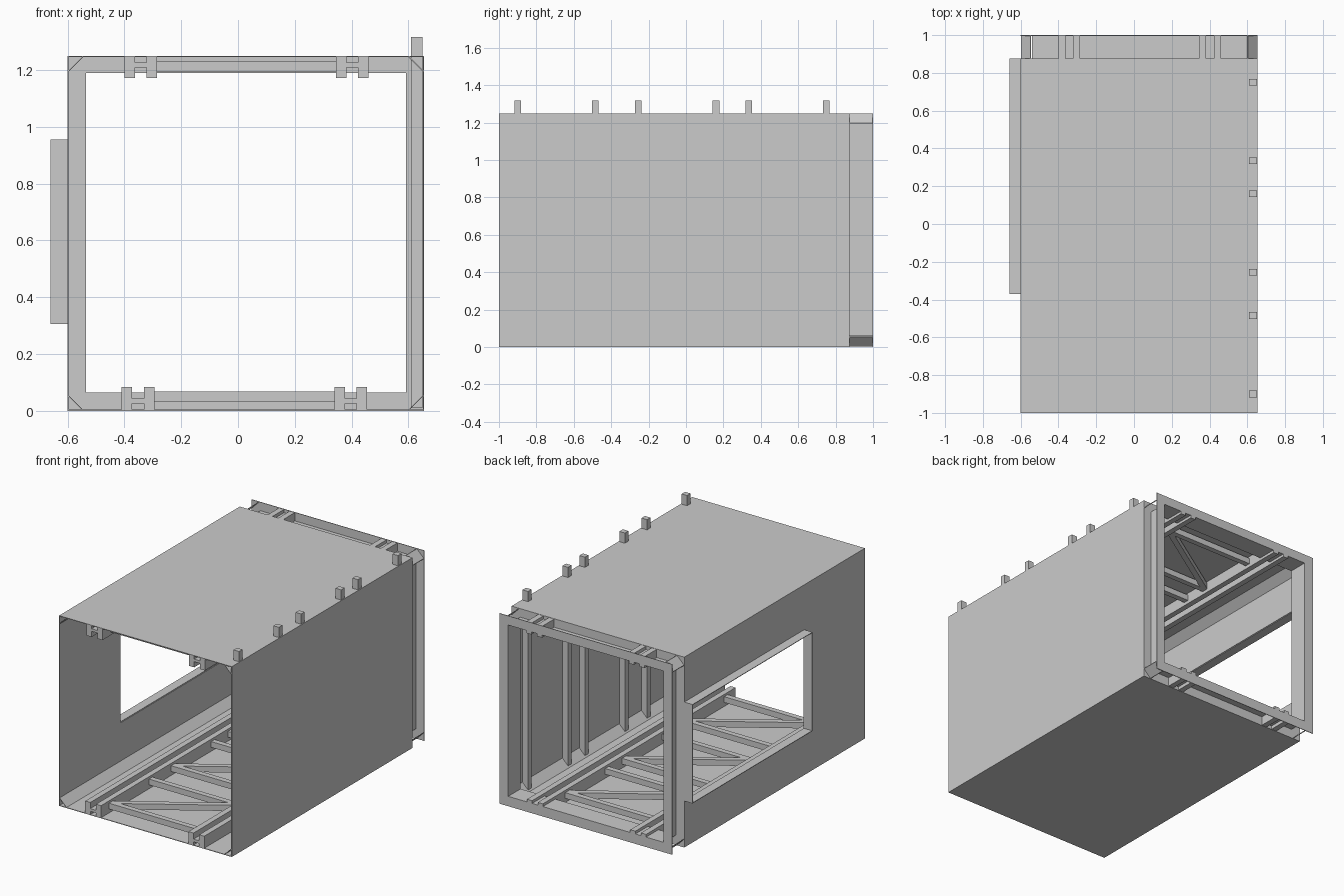
import bpy, bmesh
from mathutils import Vector

if "Cube" in bpy.data.objects:
    bpy.data.objects.remove(bpy.data.objects["Cube"])

XL, XR, ZT = -0.6, 0.655, 1.25     # outer shell
IL, IR, IB, IT = -0.535, 0.592, 0.065, 1.19   # opening of the end frame
YF, YP, YB = -1.0, 0.875, 1.0      # front, end of panels, back
T = 0.004                          # sheet thickness
STATIONS = (-0.9, -0.485, -0.255, 0.16, 0.335, 0.75)


def finish(name, bm):
    bmesh.ops.recalc_face_normals(bm, faces=bm.faces)
    me = bpy.data.meshes.new(name)
    bm.to_mesh(me)
    bm.free()
    ob = bpy.data.objects.new(name, me)
    bpy.context.collection.objects.link(ob)
    return ob


def box(name, x0, x1, y0, y1, z0, z1):
    bm = bmesh.new()
    bmesh.ops.create_cube(bm, size=1)
    for v in bm.verts:
        v.co = ((x0 + x1) / 2 + v.co.x * (x1 - x0),
                (y0 + y1) / 2 + v.co.y * (y1 - y0),
                (z0 + z1) / 2 + v.co.z * (z1 - z0))
    return finish(name, bm)


def extrude_y(name, pts, y0, y1):
    """Extrude an x-z profile along y."""
    bm = bmesh.new()
    f = bm.faces.new([bm.verts.new((x, y0, z)) for x, z in pts])
    r = bmesh.ops.extrude_face_region(bm, geom=[f])
    for g in r["geom"]:
        if isinstance(g, bmesh.types.BMVert):
            g.co.y = y1
    return finish(name, bm)


def flat_bar(name, a, b, w, z0, z1):
    """Horizontal bar between two x-y points."""
    a, b = Vector(a), Vector(b)
    d = (b - a).normalized()
    n = Vector((-d.y, d.x)) * w / 2
    bm = bmesh.new()
    f = bm.faces.new([bm.verts.new((p.x, p.y, z0)) for p in (a + n, b + n, b - n, a - n)])
    r = bmesh.ops.extrude_face_region(bm, geom=[f])
    for g in r["geom"]:
        if isinstance(g, bmesh.types.BMVert):
            g.co.z = z1
    return finish(name, bm)


def ring(name, y0, y1):
    """Flat picture frame around the opening."""
    box(name + "_left", XL, IL, y0, y1, 0, ZT)
    box(name + "_right", IR, XR, y0, y1, 0, ZT)
    box(name + "_bottom", IL, IR, y0, y1, 0, IB)
    box(name + "_top", IL, IR, y0, y1, IT, ZT)


# Outer shell panels
box("floor_panel", XL, XR, YF, YP, 0, T)
box("roof_panel", XL, XR, YF, YP, ZT - T, ZT)
box("right_wall", XR - T, XR, YF, YP, 0, ZT)

# Left wall around the window
WY, WB, WT, WX = -0.37, 0.305, 0.955, -0.66
box("left_wall_front", XL, XL + T, YF, WY, 0, ZT)
box("left_wall_lower", XL, XL + T, WY, YP, 0, WB)
box("left_wall_upper", XL, XL + T, WY, YP, WT, ZT)

# Window surround standing out of the left wall
box("window_sill", WX, XL, WY, YP, WB, WB + T)
box("window_head", WX, XL, WY, YP, WT - T, WT)
box("window_jamb_front", WX, XL, WY, WY + T, WB, WT)
box("window_jamb_back", WX, XL, YP - T, YP, WB, WT)

# Diagonal corner strips, full length
C = 0.05
for x, sx in ((XL + 0.002, 1), (XR - 0.002, -1)):
    for z, sz in ((0.002, 1), (ZT - 0.002, -1)):
        extrude_y("corner_strip", [(x, z + sz * C), (x + sx * C, z),
                                   (x + sx * (C + T), z), (x, z + sz * (C + T))], YF, YB)

# Double end frame with the recessed sleeve between
ring("inner_frame", YP - T, YP)
ring("end_frame", YB - T, YB)
box("sleeve_left", IL - T, IL, YP, YB - T, IB, IT)
box("sleeve_right", IR, IR + T, YP, YB - T, IB, IT)
box("sleeve_bottom", IL, IR, YP, YB - T, IB - T, IB)
box("sleeve_top", IL, IR, YP, YB - T, IT, IT + T)

# Grooved rails on floor and ceiling
for side, xs in (("floor", (-0.41, 0.34)), ("ceiling", (-0.4, 0.345))):
    for x in xs:
        a, b, c = 0.037, 0.078, 0.115
        prof = [(0, 0.002), (a, 0.002), (a, 0.025), (b, 0.025), (b, 0.002), (c, 0.002),
                (c, 0.083), (b, 0.083), (b, 0.043), (a, 0.043), (a, 0.083), (0, 0.083)]
        if side == "ceiling":
            prof = [(px, ZT - pz * 0.93) for px, pz in prof]
        extrude_y(side + "_rail", [(x + px, pz) for px, pz in prof], YF, YB)

# Cross bars and diagonal braces between the rails
X0, X1 = -0.295, 0.345
for side, z0, z1 in (("floor", 0.03, 0.068), ("ceiling", 1.195, 1.233)):
    for y in STATIONS:
        flat_bar(side + "_cross_bar", (X0, y), (X1, y), 0.036, z0, z1)
    for y0, y1 in zip(STATIONS[::2], STATIONS[1::2]):
        flat_bar(side + "_brace", (X0, y0), (X1, y1), 0.036, z0, z1)

# Wall studs poking through the roof
for y in STATIONS:
    box("wall_stud", 0.61, 0.65, y - 0.018, y + 0.018, 0.01, 1.317)
